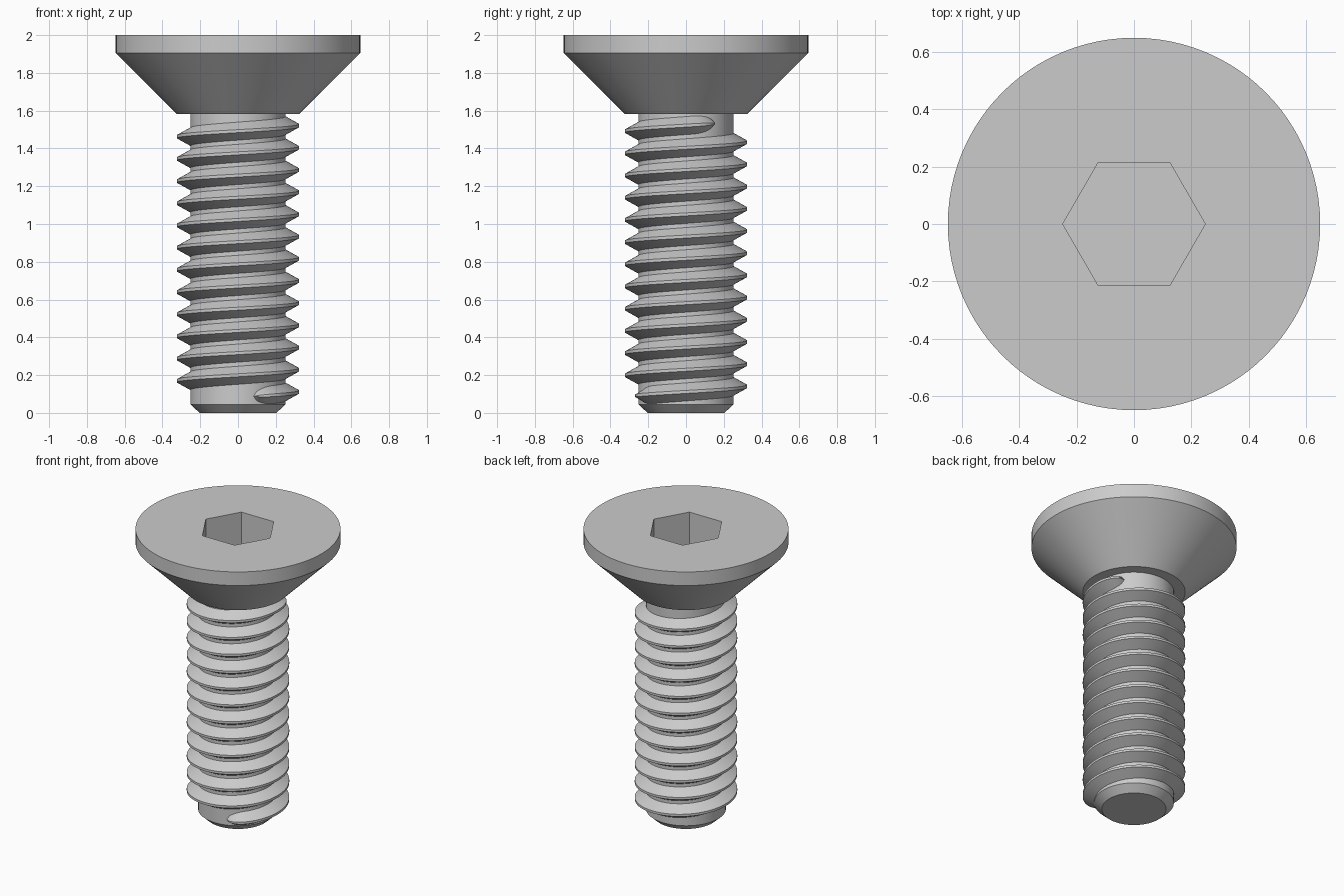
import bpy, bmesh
from math import sin, cos, pi, radians, sqrt

if "Cube" in bpy.data.objects:
    bpy.data.objects.remove(bpy.data.objects["Cube"], do_unlink=True)

SEG = 96
CORE_R, CREST_R, HEAD_R = 0.252, 0.324, 0.648
HEAD_BASE, TOP = 1.583, 2.0
PITCH = 0.1175

# One plain steel colour
steel = bpy.data.materials.new("steel grey")
steel.use_nodes = True
colour = (0.6, 0.6, 0.6, 1)
steel.diffuse_color = colour
steel.node_tree.nodes["Principled BSDF"].inputs["Base Color"].default_value = colour


def ring(bm, radius, z, count=SEG):
    return [bm.verts.new((radius * cos(2 * pi * i / count),
                          radius * sin(2 * pi * i / count), z)) for i in range(count)]


def bridge(bm, a, b):
    for i in range(len(a)):
        j = (i + 1) % len(a)
        bm.faces.new((a[i], a[j], b[j], b[i]))


def lathe(bm, profile):
    rings = [ring(bm, r, z) for r, z in profile]
    for a, b in zip(rings, rings[1:]):
        bridge(bm, a, b)
    return rings


def finish(bm, name):
    bmesh.ops.recalc_face_normals(bm, faces=bm.faces)
    for face in bm.faces:
        face.smooth = True
    for edge in bm.edges:
        edge.smooth = edge.calc_face_angle(pi) < radians(30)
    mesh = bpy.data.meshes.new(name)
    bm.to_mesh(mesh)
    bm.free()
    mesh.materials.append(steel)
    obj = bpy.data.objects.new(name, mesh)
    bpy.context.collection.objects.link(obj)
    return obj


# Countersunk head with a hexagonal socket
bm = bmesh.new()
rings = lathe(bm, [(CREST_R, HEAD_BASE), (HEAD_R, 1.905), (HEAD_R, TOP)])
bm.faces.new(rings[0])
rim = rings[-1]
hex_top = ring(bm, 0.248, TOP, 6)
hex_floor = ring(bm, 0.248, TOP - 0.3, 6)
bridge(bm, hex_top, hex_floor)
bm.faces.new(hex_floor)
step = SEG // 6
for k in range(6):
    arc = [rim[(k * step + i) % SEG] for i in range(step + 1)]
    bm.faces.new(arc + [hex_top[(k + 1) % 6], hex_top[k]])
finish(bm, "countersunk_head")

# Plain core with a chamfered tip
bm = bmesh.new()
rings = lathe(bm, [(0.203, 0), (CORE_R, 0.045), (CORE_R, HEAD_BASE + 0.01)])
bm.faces.new(rings[0])
bm.faces.new(rings[-1])
finish(bm, "shank_core")

# Right-handed helical thread, rounded off into the core at both ends
bm = bmesh.new()
start, end, taper = -71, 12 * 360 + 36, 28
steps = 1100
sections = []
for i in range(steps + 1):
    angle = start + (end - start) * i / steps
    t = min(1, (angle - start) / taper, (end - angle) / taper)
    f = max(0.02, sqrt(max(0, 1 - (1 - t) ** 2)))
    z = 0.111 + PITCH * angle / 360
    crest = CORE_R + (CREST_R - CORE_R) * f
    profile = ((CORE_R - 0.004, -0.050), (crest, -0.008),
               (crest, 0.008), (CORE_R - 0.004, 0.050))
    a = radians(angle)
    sections.append([bm.verts.new((r * cos(a), r * sin(a), z + dz * f))
                     for r, dz in profile])
for a, b in zip(sections, sections[1:]):
    bridge(bm, a, b)
bm.faces.new(sections[0])
bm.faces.new(sections[-1])
finish(bm, "thread")
